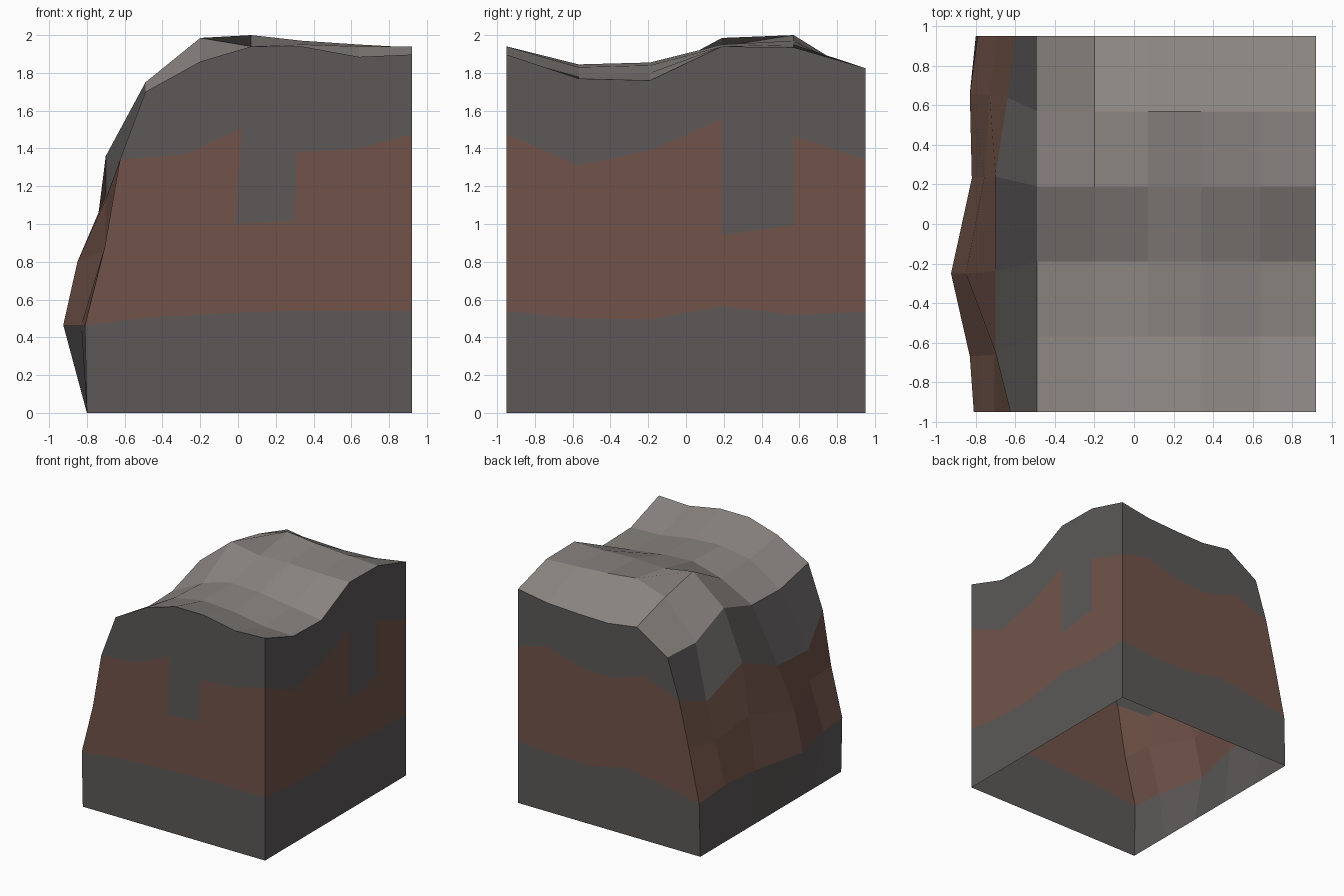
import bpy
import bmesh

if "Cube" in bpy.data.objects:
    bpy.data.objects.remove(bpy.data.objects["Cube"], do_unlink=True)


def make_material(name, rgb):
    mat = bpy.data.materials.new(name)
    mat.use_nodes = True
    color = (*rgb, 1.0)
    mat.diffuse_color = color
    mat.node_tree.nodes["Principled BSDF"].inputs["Base Color"].default_value = color
    return mat


dark_rock = make_material("dark_grey_rock", (0.107, 0.099, 0.097))
brown_rock = make_material("brown_rock", (0.165, 0.088, 0.067))
pale_rock = make_material("pale_grey_rock", (0.256, 0.233, 0.217))

BAND_ROWS = (1, 2)      # rows of each wall that hold the brown layer
RIGHT, FRONT, BACK = 0.92, -0.95, 0.95
STEPS_Y = [-0.95, -0.57, -0.19, 0.19, 0.57, 0.95]
CREST_X = [-0.49, -0.2, 0.07, 0.34, 0.64, RIGHT]


def sheet(name, rows, materials, is_second=lambda r, c: False):
    """Flat-shaded quad sheet from rows of points; a rule picks the second material."""
    bm = bmesh.new()
    grid = [[bm.verts.new(p) for p in row] for row in rows]
    for r in range(len(grid) - 1):
        for c in range(len(grid[r]) - 1):
            face = bm.faces.new((grid[r][c], grid[r][c + 1],
                                 grid[r + 1][c + 1], grid[r + 1][c]))
            face.material_index = int(is_second(r, c))
    mesh = bpy.data.meshes.new(name)
    bm.to_mesh(mesh)
    bm.free()
    for mat in materials:
        mesh.materials.append(mat)
    obj = bpy.data.objects.new(name, mesh)
    bpy.context.collection.objects.link(obj)
    return obj


def wall(name, rows, notch=None):
    """Grey wall with a brown layer; notch is a grey column in its upper half."""
    return sheet(name, rows, (dark_rock, brown_rock),
                 lambda r, c: r in BAND_ROWS and (r, c) != (BAND_ROWS[1], notch))


# Heights of the top surface, one row per step in y
top_heights = [
    [1.70, 1.86, 1.94, 1.94, 1.885, 1.897],
    [1.62, 1.80, 1.845, 1.83, 1.78, 1.77],
    [1.63, 1.78, 1.855, 1.84, 1.80, 1.76],
    [1.75, 1.985, 1.94, 1.95, 1.94, 1.94],
    [1.60, 1.91, 2.0, 1.97, 1.95, 1.935],
    [1.617, 1.80, 1.76, 1.765, 1.78, 1.825],
]
top = [[(x, y, z) for x, z in zip(CREST_X, heights)]
       for y, heights in zip(STEPS_Y, top_heights)]
sheet("top_surface", top, (pale_rock,))

# Columns shared by the front and back walls, from base to below the crest
inner_columns = [
    [-0.456, -0.11, 0.23, 0.576, RIGHT],
    [-0.47, -0.1, 0.23, 0.58, RIGHT],
    [-0.36, -0.01, 0.3, 0.61, RIGHT],
    [-0.27, 0.02, 0.31, 0.64, RIGHT],
]


def long_wall_rows(y, edge_x, heights):
    return [[(x, y, z) for x, z in zip([edge] + inner, zs)]
            for edge, inner, zs in zip(edge_x, inner_columns, heights)]


front = long_wall_rows(FRONT, [-0.8, -0.81, -0.705, -0.625], [
    [0] * 6,
    [0.465, 0.505, 0.525, 0.54, 0.54, 0.54],
    [0.88, 0.93, 1.0, 1.02, 0.98, 1.0],
    [1.34, 1.37, 1.51, 1.38, 1.40, 1.475],
]) + [top[0]]
wall("front_wall", front, notch=2)

back = long_wall_rows(BACK, [-0.8, -0.79, -0.69, -0.6], [
    [0] * 6,
    [0.45, 0.52, 0.57, 0.5, 0.5, 0.535],
    [0.9, 0.92, 0.95, 0.92, 0.95, 0.95],
    [1.28, 1.40, 1.305, 1.31, 1.41, 1.34],
]) + [top[-1]]
wall("back_wall", [row[::-1] for row in back])

# Straight side wall
side_heights = [
    [0] * 6,
    [0.54, 0.5, 0.495, 0.565, 0.52, 0.535],
    [1.0, 0.92, 0.93, 0.94, 0.995, 0.95],
    [1.475, 1.31, 1.39, 1.555, 1.465, 1.34],
]
side = [[(RIGHT, y, z) for y, z in zip(STEPS_Y, zs)] for zs in side_heights]
side.append([row[-1] for row in top])
wall("side_wall", side, notch=3)

# Weathered cliff face: inner points per row, ends taken from the adjoining walls
cliff_inner = [
    [(-0.8, y, 0) for y in STEPS_Y[1:-1]],
    [(-0.83, -0.67, 0.465), (-0.925, -0.25, 0.465), (-0.82, 0.23, 0.47), (-0.83, 0.66, 0.51)],
    [(-0.705, -0.66, 0.86), (-0.85, -0.25, 0.8), (-0.756, 0.24, 0.92), (-0.73, 0.65, 0.85)],
    [(-0.7, -0.65, 1.13), (-0.7, -0.24, 1.15), (-0.7, 0.24, 1.36), (-0.64, 0.64, 1.16)],
    [row[0] for row in top[1:-1]],
]
cliff = [[f[0]] + inner + [b[0]] for f, inner, b in zip(front, cliff_inner, back)]
wall("cliff_face", [row[::-1] for row in cliff])
